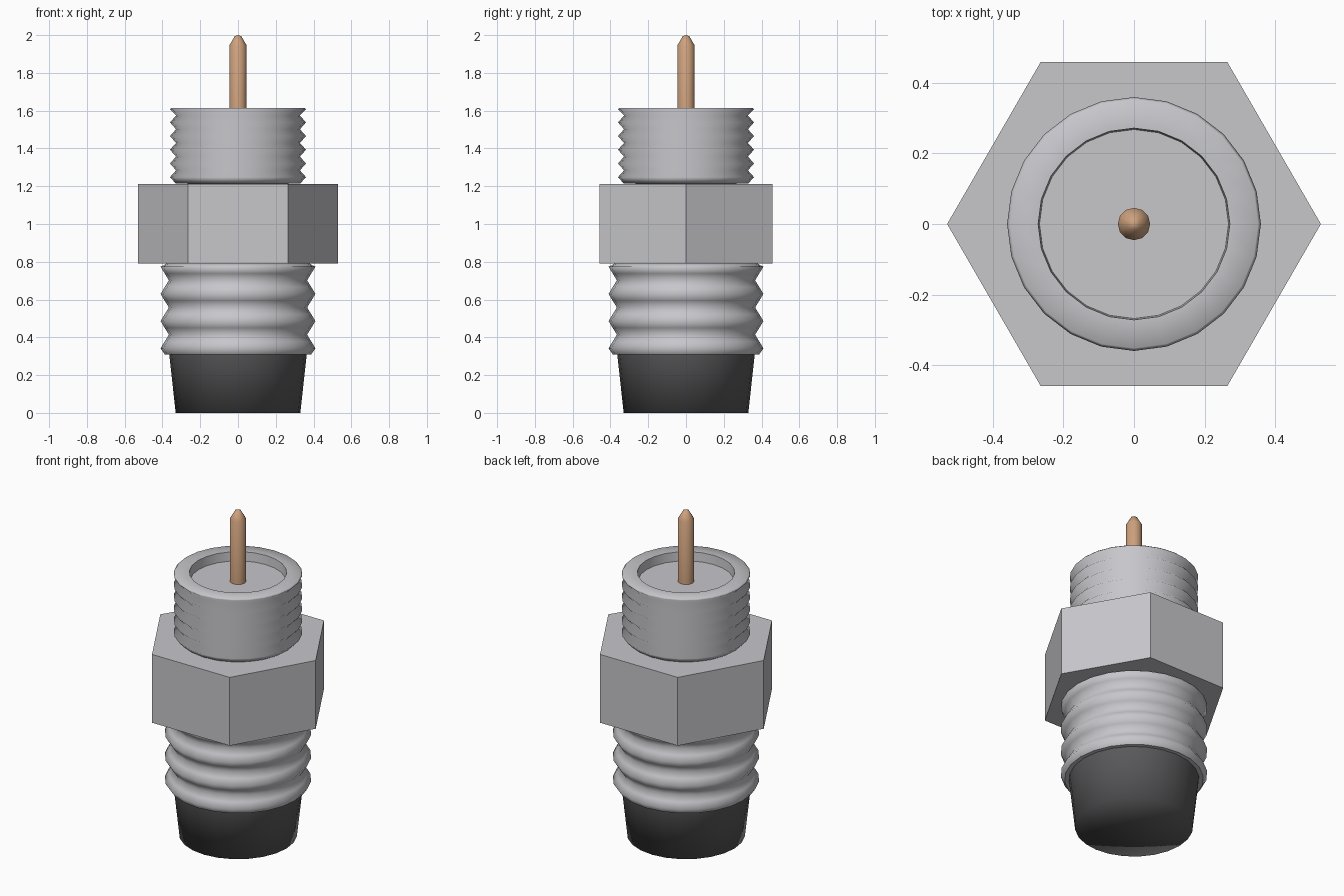
import bpy, bmesh, math

if "Cube" in bpy.data.objects:
    bpy.data.objects.remove(bpy.data.objects["Cube"])


def material(name, rgb):
    m = bpy.data.materials.new(name)
    m.diffuse_color = (*rgb, 1.0)
    m.use_nodes = True
    m.node_tree.nodes["Principled BSDF"].inputs["Base Color"].default_value = m.diffuse_color
    return m


STEEL = material("steel_grey", (0.57, 0.57, 0.60))
RUBBER = material("dark_grey", (0.10, 0.10, 0.105))
COPPER = material("copper", (0.62, 0.36, 0.21))


def lathe(name, profile, sides, mat, smooth=True, sharp=()):
    """Revolve (radius, z) points about z; radius 0 closes to a pole.
    sharp lists the profile indices whose rings stay crisp."""
    bm = bmesh.new()
    rings = []
    for r, z in profile:
        if r == 0:
            rings.append([bm.verts.new((0, 0, z))])
        else:
            rings.append([bm.verts.new((r * math.cos(2 * math.pi * i / sides),
                                        r * math.sin(2 * math.pi * i / sides), z))
                          for i in range(sides)])
    for a, b in zip(rings, rings[1:]):
        for i in range(sides):
            j = (i + 1) % sides
            if len(a) == 1:
                bm.faces.new((a[0], b[j], b[i]))
            elif len(b) == 1:
                bm.faces.new((a[i], a[j], b[0]))
            else:
                bm.faces.new((a[i], a[j], b[j], b[i]))
    for f in bm.faces:
        f.smooth = smooth
    for k in sharp:
        for i in range(sides):
            e = bm.edges.get((rings[k][i], rings[k][(i + 1) % sides]))
            e.smooth = False
    bmesh.ops.recalc_face_normals(bm, faces=bm.faces)
    me = bpy.data.meshes.new(name)
    bm.to_mesh(me)
    bm.free()
    me.materials.append(mat)
    ob = bpy.data.objects.new(name, me)
    bpy.context.collection.objects.link(ob)
    return ob


# Tapered dark plug at the foot
lathe("base_plug", [(0, 0), (0.33, 0), (0.365, 0.32), (0, 0.32)], 24, RUBBER, sharp=(2,))

# Coarse lower thread: rounded ridges
lower = [(0, 0.31), (0.388, 0.31)]
pitch = 0.144
for i in range(4):
    z = 0.342 + i * pitch
    lower.append((0.41, z))
    if i < 3:
        lower += [(0.388, z + pitch * 0.25), (0.366, z + pitch * 0.5), (0.388, z + pitch * 0.75)]
lower += [(0.39, 0.783), (0.37, 0.80), (0, 0.80)]
lathe("lower_thread", lower, 24, STEEL, sharp=(1,))

# Hexagonal nut
lathe("hex_nut", [(0, 0.792), (0.53, 0.792), (0.53, 1.213), (0, 1.213)], 6, STEEL, smooth=False)

# Fine upper thread with a shallow socket in its top
upper = [(0, 1.205), (0.33, 1.215)]
pitch = 0.0725
for i in range(5):
    z = 1.248 + i * pitch
    upper += [(0.36, z), (0.328, z + pitch * 0.5)]
upper += [(0.36, 1.607), (0.352, 1.615), (0.272, 1.615), (0.268, 1.56), (0, 1.56)]
n = len(upper)
lathe("upper_thread", upper, 24, STEEL, sharp=(n - 3, n - 2))

# Centre contact pin with pointed tip
lathe("contact_pin", [(0, 1.55), (0.046, 1.55), (0.046, 1.945), (0.017, 1.995), (0, 2.0)],
      12, COPPER, sharp=(1,))
